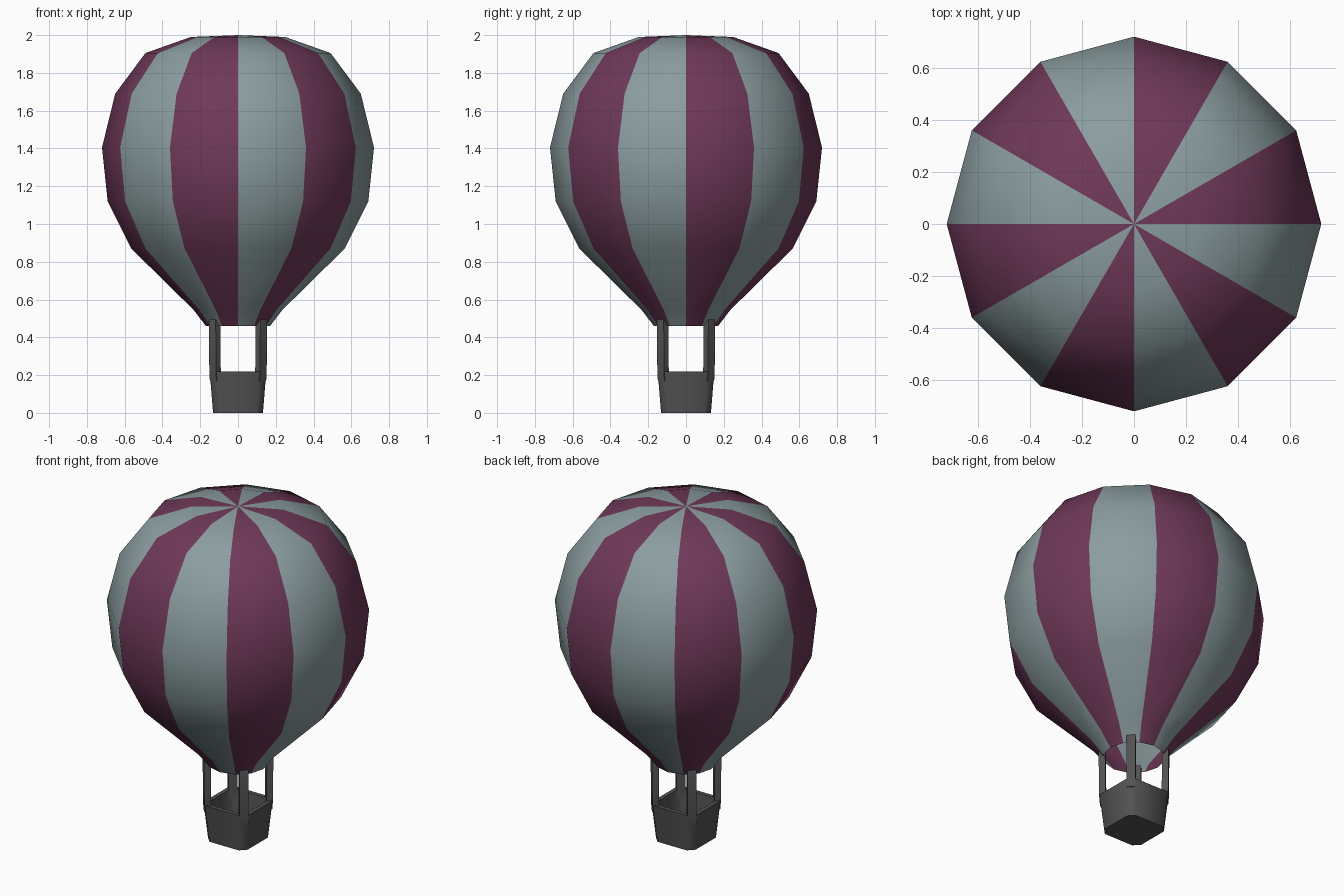
import bpy, bmesh
from math import sin, cos, pi, radians

if "Cube" in bpy.data.objects:
    bpy.data.objects.remove(bpy.data.objects["Cube"])


def material(name, rgb):
    m = bpy.data.materials.new(name)
    m.diffuse_color = (*rgb, 1)
    m.use_nodes = True
    m.node_tree.nodes["Principled BSDF"].inputs["Base Color"].default_value = m.diffuse_color
    return m


PLUM = material("plum", (0.16, 0.04, 0.10))
TEAL = material("teal", (0.26, 0.34, 0.35))
DARK = material("dark_grey", (0.085, 0.085, 0.085))


def make_object(name, bm, mats, angle):
    me = bpy.data.meshes.new(name)
    bm.to_mesh(me)
    bm.free()
    for m in mats:
        me.materials.append(m)
    ob = bpy.data.objects.new(name, me)
    bpy.context.collection.objects.link(ob)
    bpy.ops.object.select_all(action='DESELECT')
    ob.select_set(True)
    bpy.context.view_layer.objects.active = ob
    bpy.ops.object.shade_smooth_by_angle(angle=radians(angle))
    return ob


def bridge(bm, a, b):
    n = len(a)
    return [bm.faces.new((a[i], a[(i + 1) % n], b[(i + 1) % n], b[i])) for i in range(n)]


# Envelope: twelve striped gores, open at the mouth
N = 12
profile = [(0.17, 0.46), (0.235, 0.545), (0.565, 0.87), (0.69, 1.12),
           (0.72, 1.405), (0.65, 1.69), (0.49, 1.905), (0.25, 1.99)]
bm = bmesh.new()
rings = [[bm.verts.new((r * cos(2 * pi * i / N), r * sin(2 * pi * i / N), z))
          for i in range(N)] for r, z in profile]
for lower, upper in zip(rings, rings[1:]):
    for i, f in enumerate(bridge(bm, lower, upper)):
        f.material_index = i % 2
pole = bm.verts.new((0, 0, 2.0))
for i in range(N):
    f = bm.faces.new((rings[-1][i], rings[-1][(i + 1) % N], pole))
    f.material_index = i % 2
make_object("envelope", bm, [PLUM, TEAL], 60)


# Basket: tapered square tub with cut corners, hollow inside
def cut_square(bm, h, c, z):
    pts = [(h, c - h), (h, h - c), (h - c, h), (c - h, h),
           (-h, h - c), (-h, c - h), (c - h, -h), (h - c, -h)]
    return [bm.verts.new((x, y, z)) for x, y in pts]


bm = bmesh.new()
loops = [cut_square(bm, h, c, z) for h, c, z in
         [(0.132, 0.035, 0), (0.15, 0.035, 0.22), (0.125, 0.025, 0.22), (0.11, 0.025, 0.03)]]
for a, b in zip(loops, loops[1:]):
    bridge(bm, a, b)
bm.faces.new(loops[0][::-1])
bm.faces.new(loops[-1])
make_object("basket", bm, [DARK], 50)

# Posts: four flat uprights set across the basket corners
for k, corner in enumerate(("back_right", "back_left", "front_left", "front_right")):
    a = pi / 4 + k * pi / 2
    bm = bmesh.new()
    levels = []
    for z, radial, inset in [(0.17, 0.168, 0), (0.22, 0.172, 0), (0.49, 0.174, 0), (0.503, 0.174, 0.006)]:
        hr, ht = 0.018 - inset, 0.025 - inset
        levels.append([bm.verts.new(((radial + u * hr) * cos(a) - v * ht * sin(a),
                                     (radial + u * hr) * sin(a) + v * ht * cos(a), z))
                       for u, v in ((1, -1), (1, 1), (-1, 1), (-1, -1))])
    for lo, hi in zip(levels, levels[1:]):
        bridge(bm, lo, hi)
    bm.faces.new(levels[0][::-1])
    bm.faces.new(levels[-1])
    make_object("post_" + corner, bm, [DARK], 40)
